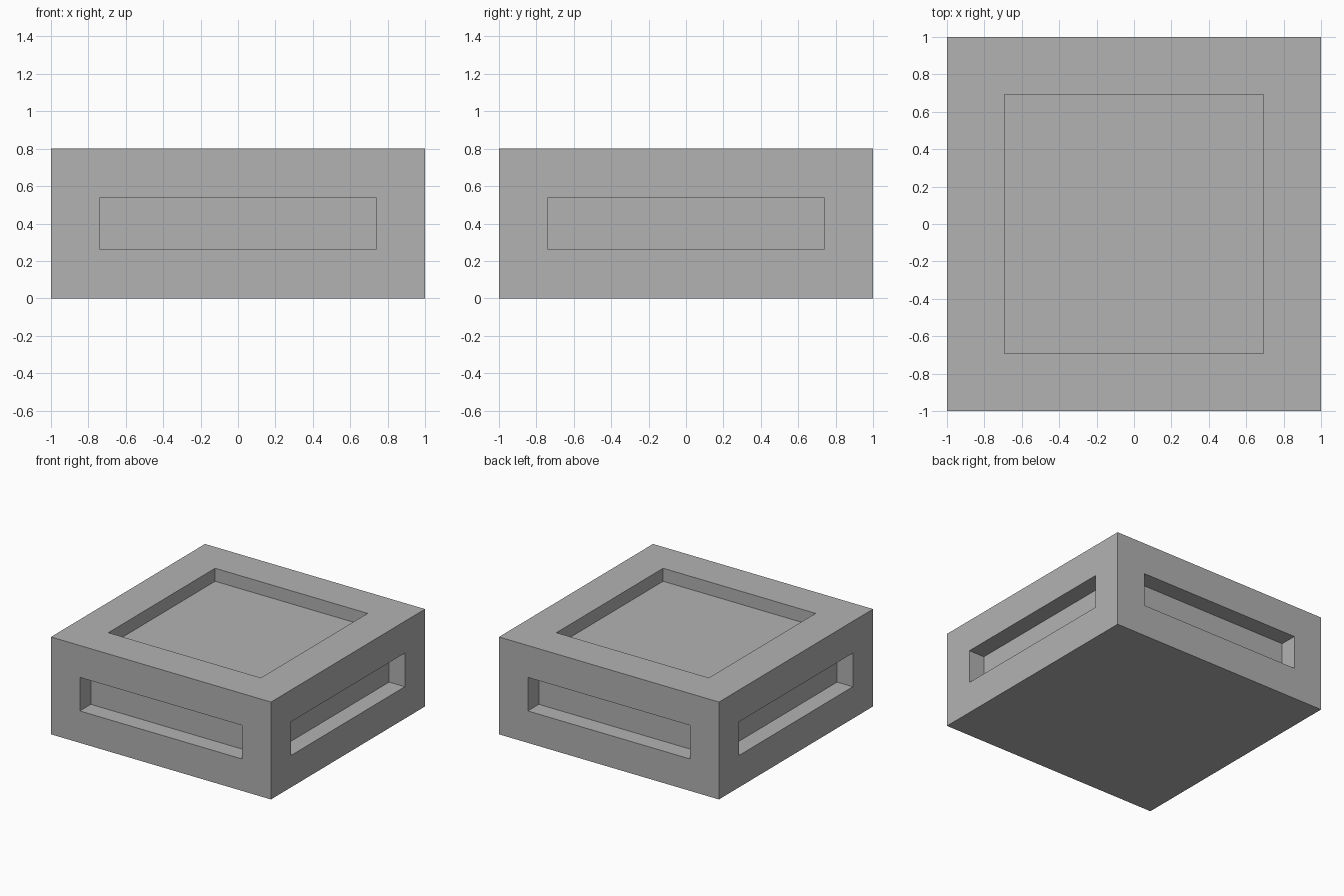
import bpy
import bmesh
from mathutils import Matrix

if "Cube" in bpy.data.objects:
    bpy.data.objects.remove(bpy.data.objects["Cube"], do_unlink=True)

HEIGHT = 0.8

# Material
grey = bpy.data.materials.new("plain_grey")
grey.use_nodes = True
colour = (0.448, 0.448, 0.448, 1.0)
grey.diffuse_color = colour
grey.node_tree.nodes["Principled BSDF"].inputs["Base Color"].default_value = colour


def recess(bm, faces, border, depth):
    """Inset each face by a border, then sink it with straight walls."""
    bmesh.ops.inset_individual(bm, faces=faces, thickness=border, use_even_offset=True)
    bmesh.ops.inset_individual(bm, faces=faces, thickness=0.0, depth=-depth)


# Square block standing on the ground
bm = bmesh.new()
bmesh.ops.create_cube(bm, size=1.0, matrix=Matrix.Translation((0, 0, HEIGHT / 2))
                      @ Matrix.Diagonal((2, 2, HEIGHT, 1)))
bm.normal_update()
sides = [f for f in bm.faces if abs(f.normal.z) < 0.5]
top = [f for f in bm.faces if f.normal.z > 0.5]

# Slot in each side and a shallow tray in the top; the underside stays flat
recess(bm, sides, 0.262, 0.143)
recess(bm, top, 0.307, 0.107)

mesh = bpy.data.meshes.new("recessed_block")
bm.to_mesh(mesh)
bm.free()
mesh.materials.append(grey)
block = bpy.data.objects.new("recessed_block", mesh)
bpy.context.collection.objects.link(block)
